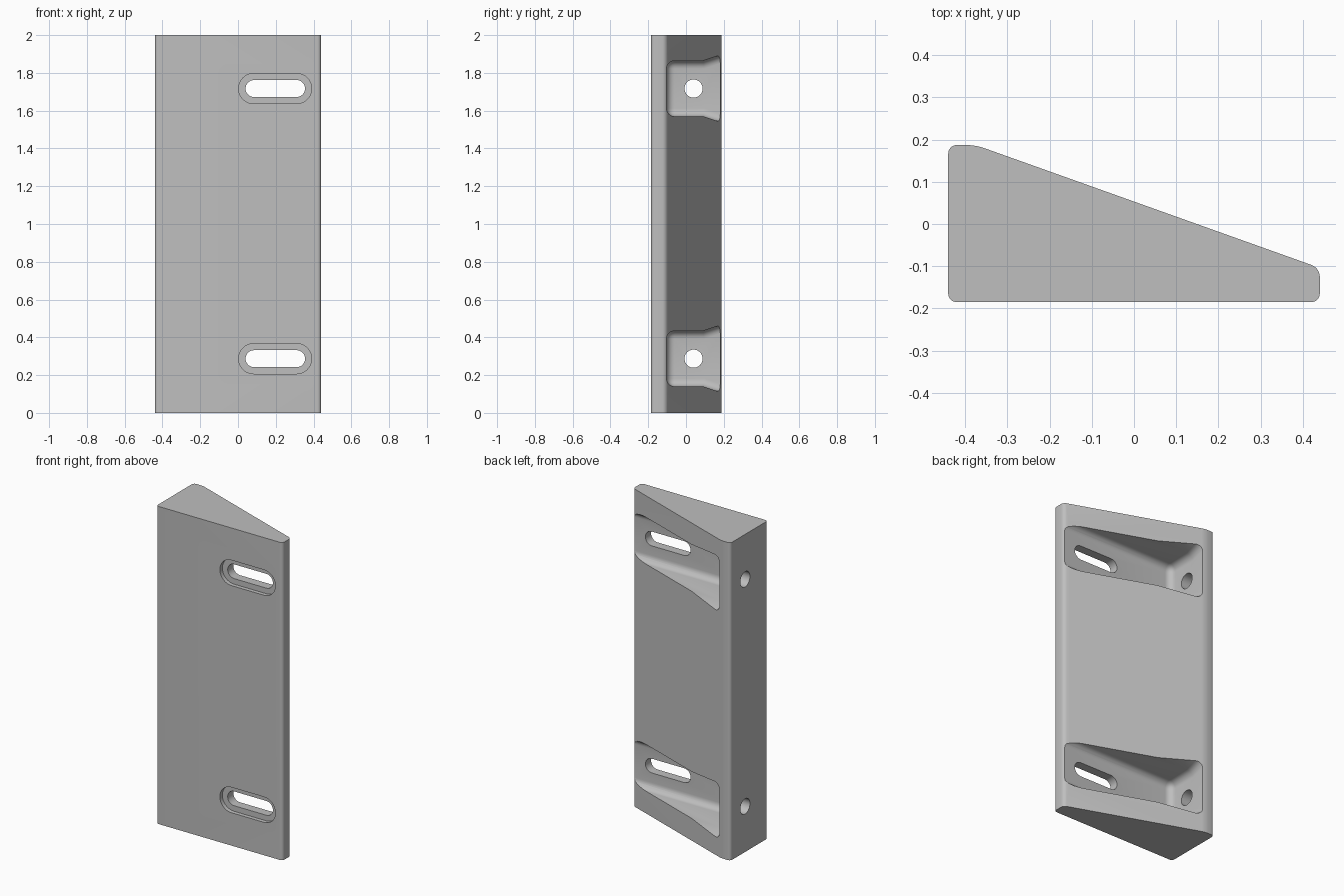
import bpy, bmesh, math
from mathutils import Vector

if "Cube" in bpy.data.objects:
    bpy.data.objects.remove(bpy.data.objects["Cube"])

grey = bpy.data.materials.new("light_grey")
grey.diffuse_color = (0.52, 0.52, 0.52, 1)
grey.use_nodes = True
grey.node_tree.nodes["Principled BSDF"].inputs["Base Color"].default_value = grey.diffuse_color


def prism(name, pts, axis, lo, hi, rounded=None, radius=0.0, segs=6):
    """Extrude a 2D outline along an axis, then round the edges the rule picks."""
    place = {"x": lambda p, d: (d, p[0], p[1]),
             "y": lambda p, d: (p[0], d, p[1]),
             "z": lambda p, d: (p[0], p[1], d)}[axis]
    bm = bmesh.new()
    a = [bm.verts.new(place(p, lo)) for p in pts]
    b = [bm.verts.new(place(p, hi)) for p in pts]
    n = len(pts)
    bm.faces.new(a)
    bm.faces.new(b[::-1])
    for i in range(n):
        bm.faces.new((a[i], b[i], b[(i + 1) % n], a[(i + 1) % n]))
    bmesh.ops.recalc_face_normals(bm, faces=bm.faces)
    if rounded:
        edges = [e for e in bm.edges if rounded(e.verts[0].co, e.verts[1].co)]
        bmesh.ops.bevel(bm, geom=edges, offset=radius, segments=segs,
                        profile=0.5, affect='EDGES', clamp_overlap=True)
    mesh = bpy.data.meshes.new(name)
    bm.to_mesh(mesh)
    bm.free()
    mesh.materials.append(grey)
    ob = bpy.data.objects.new(name, mesh)
    bpy.context.collection.objects.link(ob)
    return ob


def circle(cx, cy, r, n=32):
    return [(cx + r * math.cos(2 * math.pi * i / n),
             cy + r * math.sin(2 * math.pi * i / n)) for i in range(n)]


def stadium(x0, x1, z, r, n=16):
    """Outline of a slot with round ends."""
    pts = []
    for cx, start in ((x1 - r, -math.pi / 2), (x0 + r, math.pi / 2)):
        for i in range(n + 1):
            t = start + math.pi * i / n
            pts.append((cx + r * math.cos(t), z + r * math.sin(t)))
    return pts


def cut(body, cutter):
    mod = body.modifiers.new("cut", 'BOOLEAN')
    mod.operation = 'DIFFERENCE'
    mod.solver = 'EXACT'
    mod.object = cutter
    bpy.context.view_layer.objects.active = body
    bpy.ops.object.modifier_apply(modifier=mod.name)
    bpy.data.objects.remove(cutter, do_unlink=True)


# Wedge body with rounded upright corners
outline = [(-0.44, -0.185), (0.44, -0.185), (0.44, -0.104),
           (-0.375, 0.187), (-0.44, 0.187)]
body = prism("wedge_bracket", outline, "z", 0, 2,
             lambda p, q: abs(p.z - q.z) > 1, 0.02)

FLOOR, END, HALF = -0.103, -0.36, 0.147


def pocket_edge(p, q):
    """Floor edges and end wall edges of a pocket."""
    on_floor = max(p.y, q.y) < FLOOR + 0.001
    on_end = max(p.x, q.x) < END + 0.001
    return (on_floor or on_end) and min(p.y, q.y) < 0.2 and min(p.x, q.x) < 0.5


for z in (0.287, 1.717):
    # Pocket in the sloping back, slightly flared at its mouth
    flare = 0.20
    shape = [(FLOOR, z - HALF), (0.09, z - HALF), (0.25, z - flare),
             (0.25, z + flare), (0.09, z + HALF), (FLOOR, z + HALF)]
    cut(body, prism("pocket_cutter", shape, "x", END, 0.6, pocket_edge, 0.042))
    # Round hole through the thick side wall
    cut(body, prism("hole_cutter", circle(0.04, z, 0.048), "x", -0.6, -0.2))
    # Slot through the pocket floor with a shallow recess in the front
    cut(body, prism("slot_cutter", stadium(0.04, 0.355, z, 0.045), "y", -0.3, 0.1))
    cut(body, prism("recess_cutter", stadium(0.003, 0.39, z, 0.08), "y", -0.3, -0.16))

# Smooth shading on the rounded parts only
for o in bpy.context.selected_objects:
    o.select_set(False)
body.select_set(True)
bpy.context.view_layer.objects.active = body
bpy.ops.object.shade_smooth_by_angle(angle=math.radians(30))
